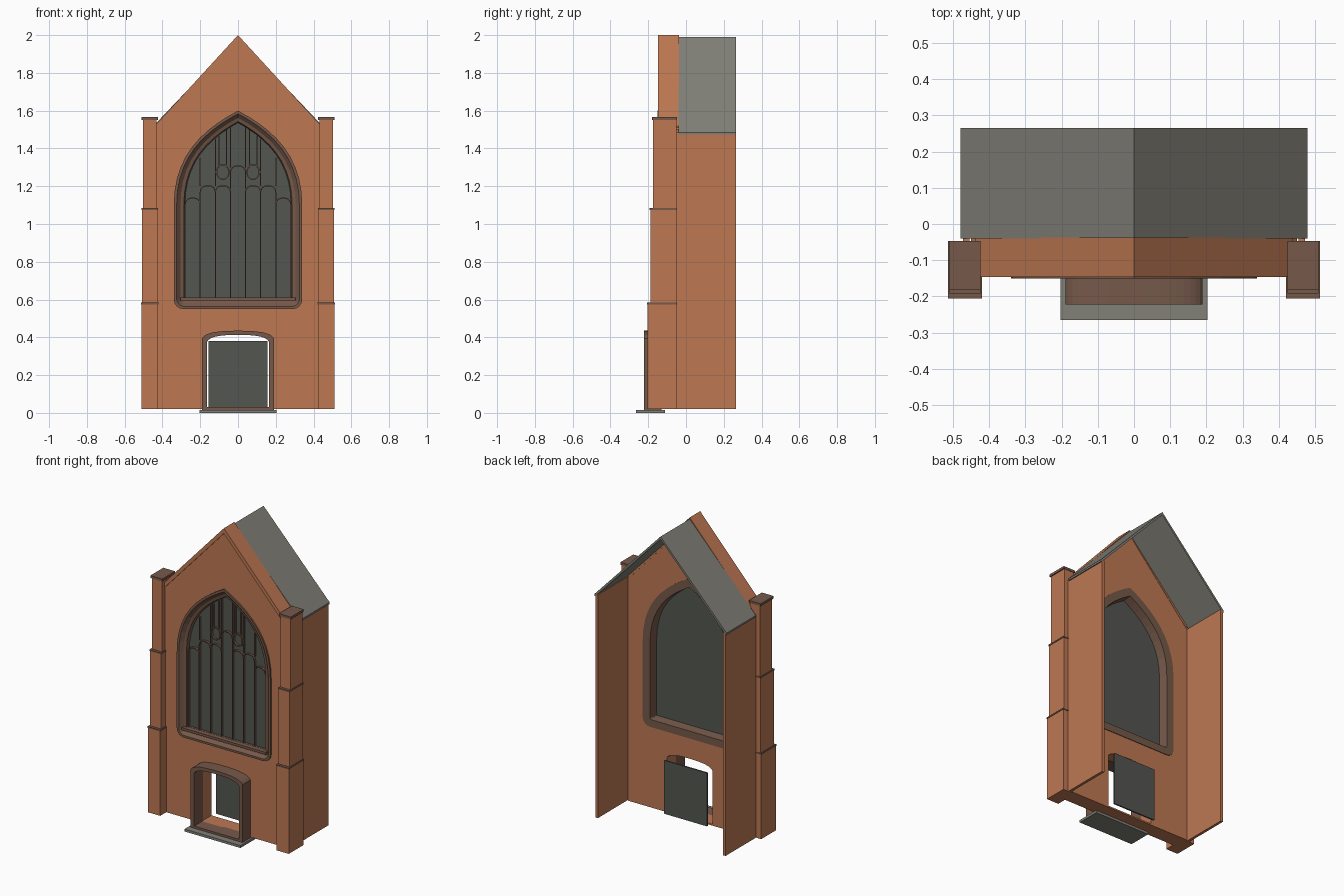
import bpy, bmesh, math
from mathutils import Vector

if "Cube" in bpy.data.objects:
    bpy.data.objects.remove(bpy.data.objects["Cube"], do_unlink=True)


def material(name, rgb):
    m = bpy.data.materials.new(name)
    m.use_nodes = True
    m.diffuse_color = (*rgb, 1)
    m.node_tree.nodes["Principled BSDF"].inputs["Base Color"].default_value = (*rgb, 1)
    return m


brick = material("orange brick", (0.51, 0.187, 0.086))
stone = material("brown stone", (0.18, 0.1, 0.068))
slate = material("grey slate", (0.22, 0.215, 0.185))
glass = material("dark glass", (0.088, 0.093, 0.082))


def finish(name, bm, mat):
    bmesh.ops.recalc_face_normals(bm, faces=bm.faces)
    mesh = bpy.data.meshes.new(name)
    bm.to_mesh(mesh)
    bm.free()
    mesh.materials.append(mat)
    ob = bpy.data.objects.new(name, mesh)
    bpy.context.collection.objects.link(ob)
    return ob


def box(name, x, y, z, mat):
    bm = bmesh.new()
    bmesh.ops.create_cube(bm, size=1)
    for v in bm.verts:
        v.co = [lo + (c + 0.5) * (hi - lo) for c, (lo, hi) in zip(v.co, (x, y, z))]
    return finish(name, bm, mat)


def panel(name, loops, y0, y1, mat):
    """Upright slab from an x-z outline; further loops are holes."""
    curve = bpy.data.curves.new(name, "CURVE")
    curve.dimensions = "2D"
    curve.fill_mode = "BOTH"
    curve.extrude = (y1 - y0) / 2
    for loop in loops:
        s = curve.splines.new("POLY")
        s.points.add(len(loop) - 1)
        for p, (x, z) in zip(s.points, loop):
            p.co = (x, z, 0, 1)
        s.use_cyclic_u = True
        s.use_smooth = False
    tmp = bpy.data.objects.new(name + "_outline", curve)
    bpy.context.collection.objects.link(tmp)
    bpy.context.view_layer.update()
    mesh = tmp.evaluated_get(bpy.context.evaluated_depsgraph_get()).to_mesh()
    bm = bmesh.new()
    bm.from_mesh(mesh)
    bpy.data.objects.remove(tmp, do_unlink=True)
    bmesh.ops.remove_doubles(bm, verts=bm.verts, dist=1e-5)
    for v in bm.verts:
        x, z, d = v.co
        v.co = (x, (y0 + y1) / 2 - d, z)
    for f in bm.faces:
        f.smooth = False
    return finish(name, bm, mat)


POINTED = (1, 0.52, 0.56, 0.8)
FLATTENED = (0.9, 0.9, 0.42, 1)


def arch(hw, z0, zs, za, style=POINTED, r=0.0, cx=0.0, n=10):
    """Closed arched outline with optional rounded bottom corners."""
    a, b, c, d = style
    h = za - zs
    ctrl = [Vector(p) for p in ((hw, zs), (a * hw, zs + b * h), (c * hw, zs + d * h), (0, za))]
    half = [(hw, z0)]
    if r:
        half = [(hw - r + r * math.sin(t), z0 + r - r * math.cos(t))
                for t in (i * math.pi / 8 for i in range(5))]
    for i in range(n + 1):
        t = i / n
        p = sum((k * t**j * (1 - t)**(3 - j) * ctrl[j]
                 for j, k in enumerate((1, 3, 3, 1))), Vector((0, 0)))
        half.append((p.x, p.y))
    mirrored = [(-x, z) for x, z in half[-2::-1]]
    return [(cx + x, z) for x, z in half + mirrored]


# Gabled front wall with window and door openings
gable = [(-0.45, 0.02), (0.45, 0.02), (0.45, 1.5), (0, 1.99), (-0.45, 1.5)]
window_hole = arch(0.325, 0.565, 1.1, 1.58, r=0.04)
door_hole = arch(0.165, 0.03, 0.38, 0.415, FLATTENED)
panel("front_wall", [gable, window_hole, door_hole], -0.14, -0.04, brick)

# Sloping coping along the gable
coping = [(0, 2), (0.44, 1.52), (0.44, 1.485), (0, 1.965), (-0.44, 1.485), (-0.44, 1.52)]
panel("gable_coping", [coping], -0.147, -0.038, brick)

# Thin roof slab
roof = [(0, 1.99), (0.48, 1.485), (0.48, 1.473), (0.472, 1.473), (0, 1.972),
        (-0.472, 1.473), (-0.48, 1.473), (-0.48, 1.485)]
panel("roof", [roof], -0.04, 0.265, slate)

# Side walls and stepped buttresses
for side, s in (("left", 1), ("right", -1)):
    def span(a, b):
        return sorted((s * a, s * b))
    box(side + "_wall", span(0.455, 0.473), (-0.05, 0.265), (0.02, 1.485), brick)
    for i, (z0, z1) in enumerate(((0.02, 0.58), (0.58, 1.08), (1.08, 1.55))):
        g = 0.004 * i
        front = -0.203 + 0.014 * i
        box(f"{side}_buttress_{i}", span(0.423 + g, 0.511 - g), (front, -0.05), (z0, z1), brick)
        if i < 2:
            box(f"{side}_ledge_{i}", span(0.42 + g, 0.514 - g), (front - 0.003, -0.047),
                (z1 - 0.005, z1 + 0.004), stone)
    box(side + "_cap", span(0.424, 0.51), (-0.181, -0.047), (1.55, 1.566), stone)

# Moulded window surround, lofted from nested outlines
profile = ((0.34, -0.15), (0.325, -0.15), (0.305, -0.13), (0.287, -0.125),
           (0.28, -0.1), (0.287, -0.036), (0.34, -0.036))
bm = bmesh.new()
rings = []
for hw, y in profile:
    k = hw - 0.28
    outline = arch(hw, 0.605 - 0.92 * k, 1.1, 1.535 + 1.08 * k, r=0.003 + 0.8 * k)
    rings.append([bm.verts.new((x, y, z)) for x, z in outline])
for a, b in zip(rings, rings[1:] + rings[:1]):
    for i in range(len(a)):
        j = (i + 1) % len(a)
        bm.faces.new((a[i], a[j], b[j], b[i]))
finish("window_surround", bm, stone)
box("window_sill", (-0.305, 0.305), (-0.148, -0.1), (0.594, 0.61), stone)

# Glazing and seven arched lights
panel("window_glass", [arch(0.284, 0.6, 1.1, 1.538)], -0.104, -0.096, glass)
heads = (1.31, 1.205, 1.205, 1.14)
for i in range(-3, 4):
    top = heads[abs(i)]
    loops = [arch(w, 0.605 + e, top - 0.035, top - e, FLATTENED, cx=0.08 * i, n=5)
             for w, e in ((0.0425, 0), (0.0375, 0.006))]
    panel(f"window_light_{i + 3}", loops, -0.118, -0.103, stone)

# Upper tracery bars and roundels
for s in (-1, 1):
    for x, z0, z1 in ((0.04, 1.3, 1.51), (0.06, 1.3, 1.5), (0.1, 1.3, 1.465),
                      (0.12, 1.2, 1.45), (0.2, 1.2, 1.35)):
        box("tracery_bar", (s * x - 0.003, s * x + 0.003), (-0.116, -0.103), (z0, z1), stone)
    circles = [[(s * 0.08 + r * math.cos(t), 1.275 + 1.2 * r * math.sin(t))
                for t in (k * math.pi / 8 for k in range(16))] for r in (0.036, 0.03)]
    panel("tracery_roundel", circles, -0.118, -0.103, stone)

# Projecting doorway, set-back door and step
panel("door_surround", [arch(0.19, 0.015, 0.395, 0.435, FLATTENED),
                        arch(0.163, 0.03, 0.378, 0.413, FLATTENED)], -0.223, -0.13, stone)
box("door", (-0.155, 0.155), (-0.005, 0.005), (0.03, 0.38), glass)
box("door_step", (-0.203, 0.203), (-0.265, -0.11), (0, 0.016), slate)
